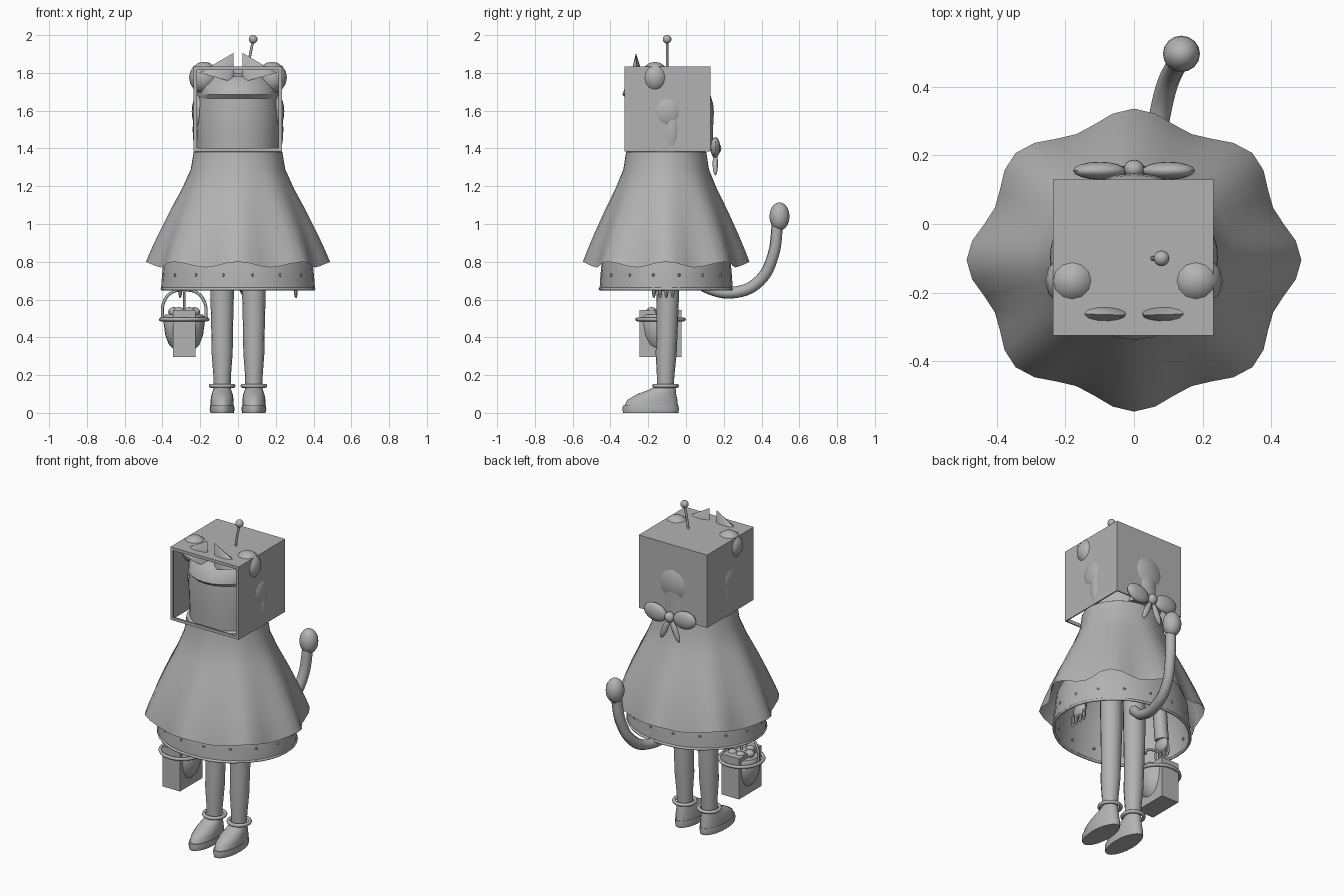
import bpy, bmesh, math
from math import sin, cos, pi
from mathutils import Vector

if "Cube" in bpy.data.objects:
    bpy.data.objects.remove(bpy.data.objects["Cube"], do_unlink=True)

GREY = (0.45, 0.45, 0.45, 1)
grey = bpy.data.materials.new("plain_grey")
grey.use_nodes = True
grey.diffuse_color = GREY
grey.node_tree.nodes["Principled BSDF"].inputs["Base Color"].default_value = GREY
CY = -0.105  # body axis


def finish(name, bm, smooth=True):
    bmesh.ops.recalc_face_normals(bm, faces=bm.faces)
    mesh = bpy.data.meshes.new(name)
    bm.to_mesh(mesh)
    bm.free()
    mesh.materials.append(grey)
    ob = bpy.data.objects.new(name, mesh)
    bpy.context.collection.objects.link(ob)
    if smooth:
        bpy.ops.object.select_all(action='DESELECT')
        ob.select_set(True)
        bpy.context.view_layer.objects.active = ob
        bpy.ops.object.shade_smooth_by_angle(angle=math.radians(40))
    return ob


def loft(name, rows, n=24, cap=True, lobes=0):
    """Stacked elliptical rings: centre x, centre y, radius x, radius y, z, lobe depth."""
    bm = bmesh.new()
    rings = []
    for cx, cy, rx, ry, z, wave in rows:
        ring = []
        for i in range(n):
            a = 2 * pi * i / n
            w = wave * (cos(lobes * a) - 1) / 2
            ring.append(bm.verts.new((cx + rx * (1 + w) * cos(a),
                                      cy + ry * (1 + w) * sin(a), z + w * 0.3)))
        rings.append(ring)
    for lo, hi in zip(rings, rings[1:]):
        for i in range(n):
            j = (i + 1) % n
            bm.faces.new((lo[i], lo[j], hi[j], hi[i]))
    if cap:
        bm.faces.new(rings[0])
        bm.faces.new(rings[-1])
    return finish(name, bm)


def blob(name, at, size, tilt=0, u=16, v=10):
    """Ellipsoid, optionally tilted about y."""
    bm = bmesh.new()
    bmesh.ops.create_uvsphere(bm, u_segments=u, v_segments=v, radius=1)
    bmesh.ops.scale(bm, vec=size, verts=bm.verts)
    ob = finish(name, bm)
    ob.location = at
    ob.rotation_euler[1] = tilt
    return ob


def box(lo, hi):
    bm = bmesh.new()
    bmesh.ops.create_cube(bm, size=1)
    lo, hi = Vector(lo), Vector(hi)
    bmesh.ops.scale(bm, vec=hi - lo, verts=bm.verts)
    bmesh.ops.translate(bm, vec=(lo + hi) / 2, verts=bm.verts)
    return bm


def tube(name, points, radius, cyclic=False):
    curve = bpy.data.curves.new(name, 'CURVE')
    curve.dimensions = '3D'
    curve.bevel_depth = radius
    curve.bevel_resolution = 2
    curve.resolution_u = 6
    curve.use_fill_caps = True
    s = curve.splines.new('BEZIER')
    s.bezier_points.add(len(points) - 1)
    for p, co in zip(s.bezier_points, points):
        p.co = co
        p.handle_left_type = p.handle_right_type = 'AUTO'
    s.use_cyclic_u = cyclic
    curve.materials.append(grey)
    ob = bpy.data.objects.new(name, curve)
    bpy.context.collection.objects.link(ob)
    return ob


def hoop(name, x, y, z, rx, ry, radius):
    pts = [(x + rx * cos(i * pi / 4), y + ry * sin(i * pi / 4), z) for i in range(8)]
    return tube(name, pts, radius, True)


# thin-walled box around the head: framed open front, open bottom
bm = box((-0.235, -0.325, 1.385), (0.232, 0.13, 1.835))
front = min(bm.faces, key=lambda f: f.calc_center_median().y)
bottom = min(bm.faces, key=lambda f: f.calc_center_median().z)
bmesh.ops.inset_region(bm, faces=[front], thickness=0.026)
bmesh.ops.delete(bm, geom=[front, bottom], context='FACES')
head_box = finish("head_box", bm, False)
head_box.modifiers.new("thickness", 'SOLIDIFY').thickness = 0.01

# face, hair fringe and hair
loft("face", [(0, CY, 0.215, 0.2, 1.37, 0), (0, CY, 0.218, 0.204, 1.48, 0),
              (0, CY, 0.222, 0.208, 1.6, 0), (0, CY, 0.205, 0.2, 1.7, 0)], 32)
loft("hair_fringe", [(0, CY, 0.21, 0.21, 1.665, 0), (0, CY, 0.215, 0.232, 1.685, 0),
                     (0, CY, 0.21, 0.215, 1.73, 0), (0, CY, 0.17, 0.17, 1.78, 0),
                     (0, CY, 0.07, 0.08, 1.8, 0)])
blob("back_hair", (0, 0.06, 1.59), (0.15, 0.088, 0.15))
loft("back_lock", [(0, 0.06, 0.1, 0.083, 1.39, 0), (0, 0.06, 0.1, 0.085, 1.6, 0)], 16)

for s, side in ((-1, "right"), (1, "left")):
    blob(side + "_hair_bun", (s * 0.18, -0.165, 1.775), (0.079, 0.076, 0.084), u=12, v=8)
    blob(side + "_side_hair", (s * 0.2, -0.098, 1.595), (0.045, 0.09, 0.095))
    blob(side + "_hair_lock", (s * 0.215, -0.075, 1.5), (0.025, 0.04, 0.12))
    # pointed ears poking through the box top
    bm = bmesh.new()
    outer, inner = Vector((s * 0.205, -0.26, 1.8)), Vector((s * 0.02, -0.26, 1.75))
    mid, half = (outer + inner) / 2, (outer - inner) / 2
    rim = [bm.verts.new(mid + half * cos(i * pi / 6) + Vector((0, 0.036 * sin(i * pi / 6), 0)))
           for i in range(12)]
    tip = bm.verts.new((s * 0.025, -0.265, 1.905))
    bm.faces.new(rim)
    for i in range(12):
        bm.faces.new((rim[i], rim[(i + 1) % 12], tip))
    finish(side + "_ear", bm)
    # bow at the nape
    blob(side + "_bow_loop", (s * 0.1, 0.155, 1.405), (0.078, 0.026, 0.054), s * -0.15)
    blob(side + "_bow_tail", (s * 0.035, 0.155, 1.32), (0.019, 0.014, 0.068), s * -0.4)
blob("bow_knot", (0, 0.16, 1.4), (0.03, 0.027, 0.032))

# antenna
tube("antenna", [(0.05, -0.1, 1.8), (0.065, -0.1, 1.9), (0.08, -0.1, 1.97)], 0.007)
blob("antenna_ball", (0.08, -0.1, 1.978), (0.023, 0.023, 0.023))

# scalloped cape and underskirt
profile = [(0.2, 1.4, 0), (0.235, 1.38, 0), (0.25, 1.29, 0.01), (0.295, 1.19, 0.02),
           (0.36, 1.07, 0.04), (0.42, 0.95, 0.06), (0.462, 0.86, 0.08), (0.487, 0.8, 0.1)]
loft("cape", [(0, CY, r, r * 0.905, z, w) for r, z, w in profile], 48, False, 8)
loft("underskirt", [(0, CY, r, r * 0.86 + 0.002, z, 0) for r, z in
                    ((0.3, 1.05), (0.39, 0.85), (0.403, 0.72), (0.408, 0.65))], 32, False)
hoop("skirt_hem", 0, CY, 0.656, 0.402, 0.35, 0.008)
for i in range(16):
    a = (i + 0.5) * pi / 8
    blob("skirt_stud", (0.4 * cos(a), CY + 0.346 * sin(a), 0.73), (0.009, 0.009, 0.009), u=6, v=4)

# legs, ankle cuffs, shoes and arms
for s, side in ((-1, "right"), (1, "left")):
    x = s * 0.084
    loft(side + "_leg", [(x, y, rx, ry, z, 0) for y, rx, ry, z in
                         ((-0.11, 0.045, 0.045, 0.1), (-0.108, 0.046, 0.046, 0.19),
                          (-0.105, 0.056, 0.056, 0.32), (-0.1, 0.057, 0.055, 0.42),
                          (-0.097, 0.062, 0.06, 0.62), (-0.1, 0.064, 0.065, 0.95))], 16)
    hoop(side + "_ankle_cuff", x, -0.108, 0.143, 0.06, 0.06, 0.011)
    loft(side + "_sole", [(x, -0.187, rx, rx + 0.084, z, 0) for rx, z in
                          ((0.062, 0), (0.066, 0.02), (0.063, 0.04))], 20)
    loft(side + "_shoe", [(x, y, rx, ry, z, 0) for y, rx, ry, z in
                          ((-0.185, 0.061, 0.142, 0.035), (-0.178, 0.061, 0.133, 0.068),
                           (-0.157, 0.056, 0.105, 0.098), (-0.125, 0.048, 0.072, 0.122),
                           (-0.113, 0.043, 0.052, 0.14))], 20)
    hx = s * 0.3
    tube(side + "_arm", [(s * 0.18, CY, 1.25), (s * 0.26, CY, 1.0), (hx, -0.115, 0.72)], 0.04)
    blob(side + "_hand", (hx, -0.115, 0.69), (0.025, 0.05, 0.045))
    for k in range(4):
        blob(side + "_finger", (hx + s * 0.006, -0.17 + k * 0.033, 0.645), (0.01, 0.011, 0.038), u=8, v=6)

# tail
tube("tail", [(0.0, 0.0, 0.75), (0.035, 0.12, 0.66), (0.066, 0.27, 0.64), (0.092, 0.39, 0.7),
              (0.122, 0.46, 0.83), (0.138, 0.485, 1.0)], 0.031)
blob("tail_tip", (0.138, 0.495, 1.04), (0.054, 0.053, 0.075))

# basket with handle, contents and block
BX, BY = -0.285, -0.135
loft("basket", [(BX, BY, r, r, z, 0) for r, z in
                ((0.05, 0.33), (0.08, 0.36), (0.1, 0.41), (0.112, 0.5), (0.1, 0.52))])
hoop("basket_rim", BX, BY, 0.495, 0.124, 0.124, 0.01)
tube("basket_handle", [(BX + x, BY, z) for x, z in
                       ((-0.115, 0.5), (-0.11, 0.58), (-0.07, 0.635), (0, 0.65),
                        (0.07, 0.635), (0.11, 0.58), (0.115, 0.5))], 0.008)
tube("basket_stem", [(BX, BY, 0.52), (BX, BY, 0.64)], 0.006)
finish("basket_block", box((-0.345, -0.245, 0.295), (-0.225, -0.025, 0.545)), False)
for i in range(6):
    a = i * pi / 3
    blob("basket_item", (BX + 0.055 * cos(a), BY + 0.055 * sin(a), 0.535), (0.03, 0.03, 0.025), u=8, v=6)
